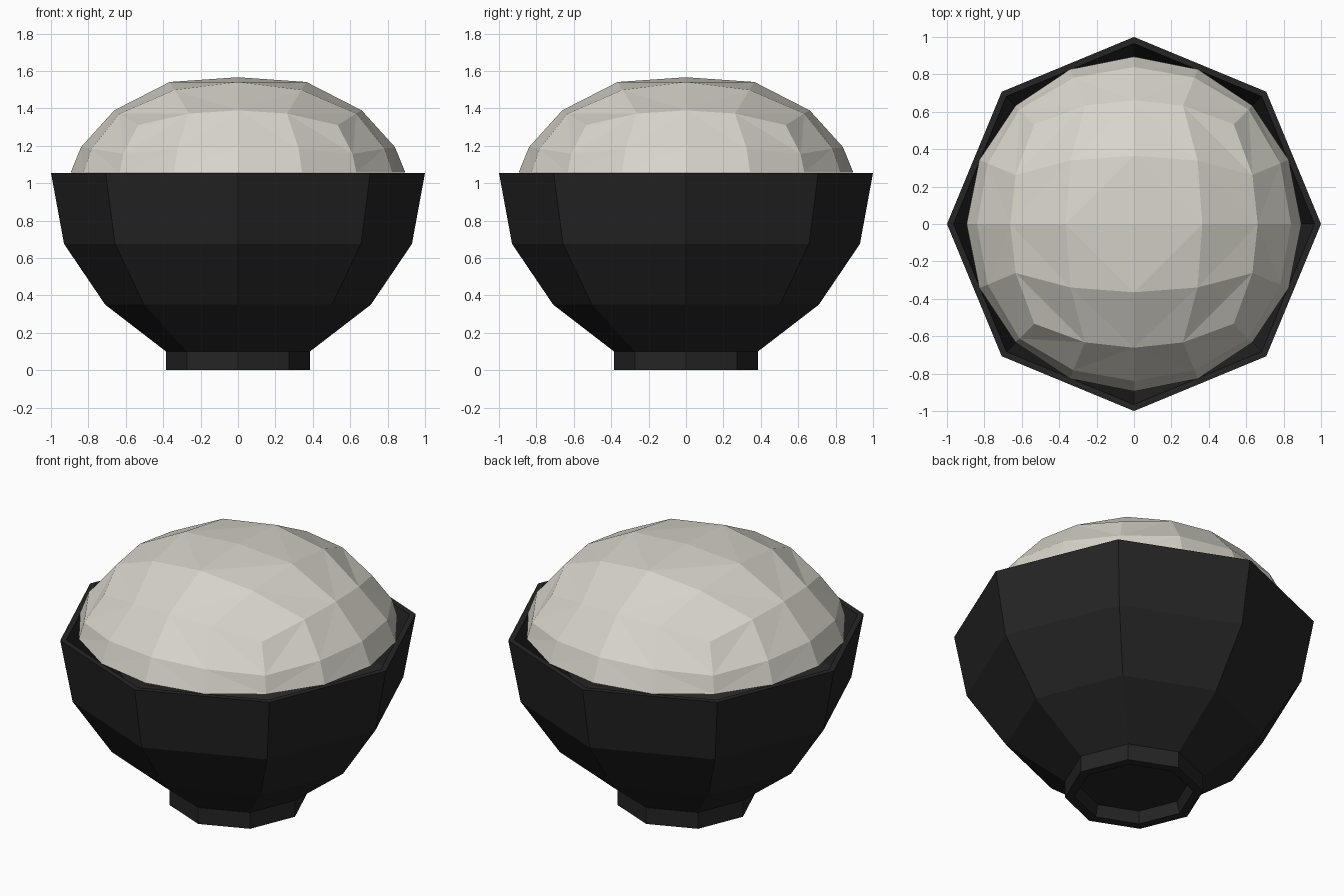
import bpy, bmesh, math
from mathutils import Vector

if "Cube" in bpy.data.objects:
    bpy.data.objects.remove(bpy.data.objects["Cube"])

def material(name, col):
    m = bpy.data.materials.new(name)
    m.diffuse_color = (*col, 1)
    m.use_nodes = True
    m.node_tree.nodes["Principled BSDF"].inputs["Base Color"].default_value = m.diffuse_color
    return m

def finish(name, bm, mat):
    bmesh.ops.recalc_face_normals(bm, faces=bm.faces)
    me = bpy.data.meshes.new(name)
    bm.to_mesh(me)
    bm.free()
    me.materials.append(mat)
    ob = bpy.data.objects.new(name, me)
    bpy.context.collection.objects.link(ob)
    return ob

def interp(x, pts):
    for (a, fa), (b, fb) in zip(pts, pts[1:]):
        if x <= b:
            return fa + (fb - fa) * (x - a) / (b - a)
    return pts[-1][1]

black = material("black_lacquer", (0.018, 0.018, 0.018))
white = material("rice_white", (0.68, 0.66, 0.59))

# Bowl: closed eight-sided lathe, from foot recess around to inner floor
profile = [(0.31, 0.07), (0.33, 0), (0.385, 0), (0.385, 0.1), (0.71, 0.35),
           (0.93, 0.675), (1.0, 1.055), (0.965, 1.055), (0.89, 0.69), (0.67, 0.39), (0.36, 0.14)]
N = 8
bm = bmesh.new()
rings = [[bm.verts.new((r * math.cos(i * math.tau / N), r * math.sin(i * math.tau / N), z))
          for i in range(N)] for r, z in profile]
for a, b in zip(rings, rings[1:]):
    for i in range(N):
        j = (i + 1) % N
        bm.faces.new((a[i], a[j], b[j], b[i]))
bm.faces.new(rings[0])
bm.faces.new(rings[-1])
finish("bowl", bm, black)

# Rice mound: upper half of a rounded cube grid, slightly squashed
heights = [(0, 0), (0.383, 0.137), (0.707, 0.333), (0.924, 0.485), (1, 0.51)]
t = [math.tan(math.radians(a)) for a in (-45, -22.5, 0, 22.5, 45)]

def dome_point(p):
    p = Vector(p).normalized()
    h = math.hypot(p.x, p.y)
    s = 0.895 * (1 + 0.07 * (1 - h ** 3))
    return (p.x * s, p.y * s, 1.056 + interp(max(p.z, 0), heights))

bm = bmesh.new()
sides = [lambda u, v: (u, v, 1), lambda u, v: (1, u, v), lambda u, v: (-1, u, v),
         lambda u, v: (u, 1, v), lambda u, v: (u, -1, v)]
for k, f in enumerate(sides):
    for i in range(4):
        for j in range(0 if k == 0 else 2, 4):
            quad = [(i, j), (i + 1, j), (i + 1, j + 1), (i, j + 1)]
            bm.faces.new([bm.verts.new(dome_point(f(t[a], t[b]))) for a, b in quad])
bmesh.ops.remove_doubles(bm, verts=bm.verts, dist=0.001)
# flat underside resting level with the rim
bmesh.ops.holes_fill(bm, edges=[e for e in bm.edges if e.is_boundary], sides=0)
bmesh.ops.triangulate(bm, faces=[f for f in bm.faces if len(f.verts) == 4], quad_method='LONG_EDGE')
finish("rice_mound", bm, white)
